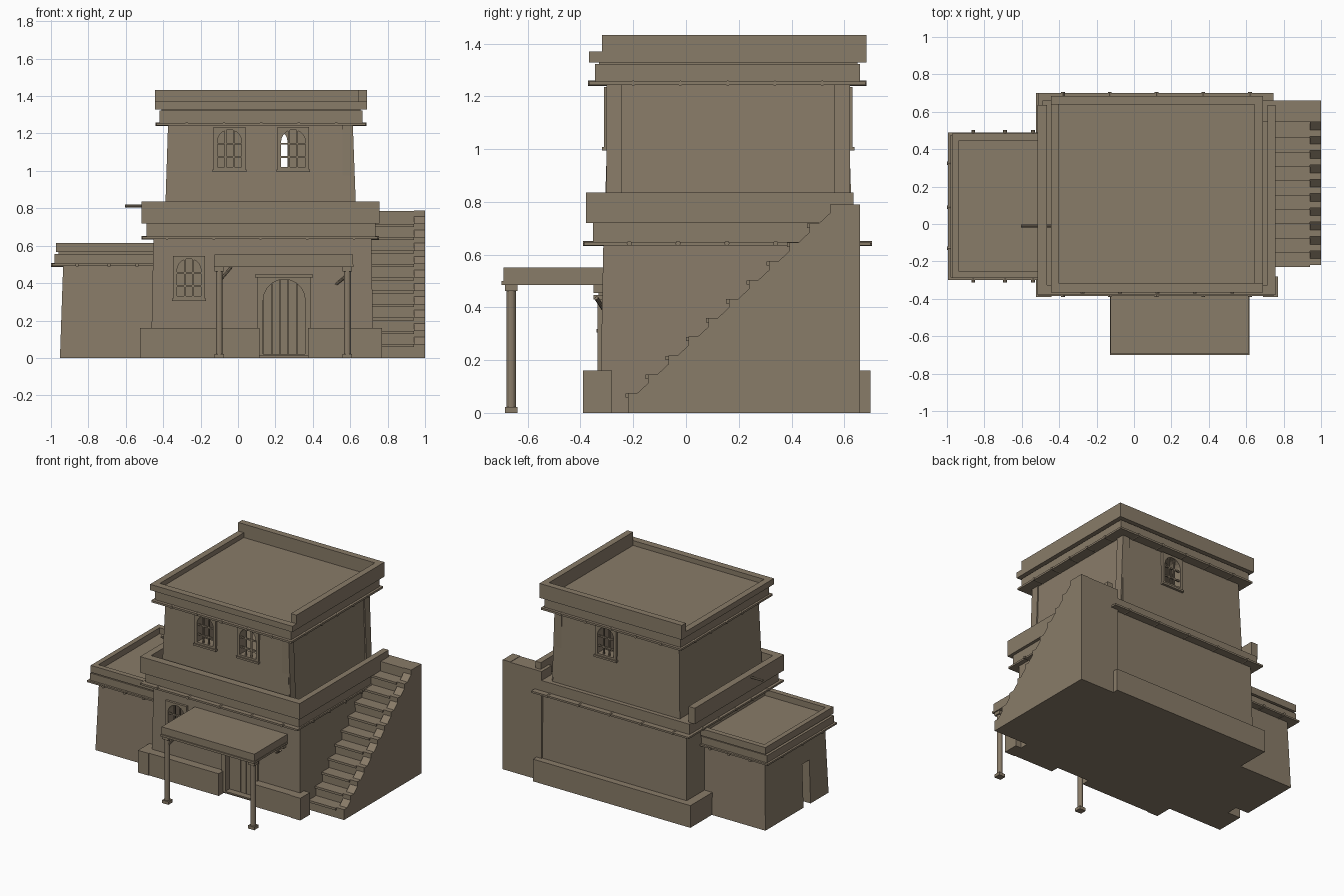
import bpy, bmesh, math
from mathutils import Vector

cube = bpy.data.objects.get("Cube")
if cube:
    bpy.data.objects.remove(cube, do_unlink=True)

adobe = bpy.data.materials.new("adobe_brown")
adobe.use_nodes = True
COLOUR = (0.25, 0.2, 0.14, 1)
adobe.diffuse_color = COLOUR
adobe.node_tree.nodes["Principled BSDF"].inputs["Base Color"].default_value = COLOUR


def finish(name, bm):
    bmesh.ops.recalc_face_normals(bm, faces=bm.faces)
    mesh = bpy.data.meshes.new(name)
    bm.to_mesh(mesh)
    bm.free()
    mesh.materials.append(adobe)
    ob = bpy.data.objects.new(name, mesh)
    bpy.context.collection.objects.link(ob)
    return ob


def box(name, x, y, z, taper=0.0):
    """Box from ranges; the top shrinks by taper on every side."""
    bm = bmesh.new()
    bmesh.ops.create_cube(bm, size=1)
    for v in bm.verts:
        t = taper if v.co.z > 0 else 0
        v.co = [r[1] - t * (i < 2) if c > 0 else r[0] + t * (i < 2)
                for i, (c, r) in enumerate(zip(v.co, (x, y, z)))]
    return finish(name, bm)


def prism(name, points, place, depth):
    """Extrude a 2D outline along the vector depth."""
    bm = bmesh.new()
    face = bm.faces.new([bm.verts.new(place(a, b)) for a, b in points])
    new = bmesh.ops.extrude_face_region(bm, geom=[face])["geom"]
    bmesh.ops.translate(bm, vec=depth, verts=[g for g in new if isinstance(g, bmesh.types.BMVert)])
    return finish(name, bm)


def rod(name, a, b, r, sides=8):
    a, b = Vector(a), Vector(b)
    bm = bmesh.new()
    bmesh.ops.create_cone(bm, cap_ends=True, segments=sides, radius1=r, radius2=r, depth=(b - a).length)
    turn = (b - a).to_track_quat("Z", "Y").to_matrix()
    for v in bm.verts:
        v.co = turn @ v.co + (a + b) / 2
    return finish(name, bm)


def cut(ob, cutter, keep=False):
    mod = ob.modifiers.new("cut", "BOOLEAN")
    mod.operation, mod.solver, mod.object = "DIFFERENCE", "EXACT", cutter
    bpy.context.view_layer.objects.active = ob
    bpy.ops.object.modifier_apply(modifier=mod.name)
    if not keep:
        bpy.data.objects.remove(cutter, do_unlink=True)


def arch(name, cx, w, z0, z1, y0, y1):
    r = w / 2
    pts = [(cx - r, z0), (cx + r, z0)]
    pts += [(cx + r * math.cos(math.pi * i / 10), z1 - r + r * math.sin(math.pi * i / 10)) for i in range(11)]
    return prism(name, pts, lambda a, b: (a, y0, b), (0, y1 - y0, 0))


def window(name, wall, cx, z0, y, out):
    """Arched barred window in a wall at y, facing out (-1 front, 1 back)."""
    z1 = z0 + 0.235
    ys = sorted((y + out * 0.013, y - out * 0.04))
    frame = box(name + "_frame", (cx - 0.085, cx + 0.085), ys, (z0, z1))
    cutter = arch("cutter", cx, 0.13, z0 + 0.022, z1 - 0.015, y - 0.12, y + 0.12)
    cut(frame, cutter, keep=True)
    cut(wall, cutter)
    box(name + "_sill", (cx - 0.09, cx + 0.09), sorted((y + out * 0.02, y)), (z0 - 0.006, z0 + 0.008))
    yb = (y - 0.005, y + 0.005)
    for s in (-1, 1):
        box(name + "_bar", (cx + s * 0.022 - 0.005, cx + s * 0.022 + 0.005), yb, (z0 + 0.015, z1 - 0.02))
        zc = z0 + 0.11 + s * 0.035
        box(name + "_crossbar", (cx - 0.067, cx + 0.067), yb, (zc - 0.005, zc + 0.005))


def beams(name, x, y, z, xs, ys):
    """Round beam ends poking out below a cornice on all four sides."""
    for px in xs:
        for s, e in ((1, y[0]), (-1, y[1])):
            rod(name, (px, e, z), (px, e + s * 0.09, z), 0.01)
    for py in ys:
        for s, e in ((1, x[0]), (-1, x[1])):
            rod(name, (e, py, z), (e + s * 0.09, py, z), 0.01)


# Lower storey, hollow
lower = box("lower_walls", (-0.465, 0.725), (-0.326, 0.655), (0, 0.66), 0.013)
cut(lower, box("cutter", (-0.38, 0.64), (-0.24, 0.57), (0.03, 0.61)))
cut(lower, arch("cutter", 0.247, 0.225, 0.02, 0.42, -0.4, -0.2))
window("lower_window", lower, -0.262, 0.31, -0.319, -1)

# Door of upright planks, with frame and lintel
for i in range(5):
    cx = 0.157 + i * 0.045
    box("door_plank", (cx - 0.021, cx + 0.021), (-0.29, -0.262), (0.02, 0.42))
box("door_backing", (0.125, 0.37), (-0.275, -0.245), (0.02, 0.44))
door_frame = box("door_frame", (0.105, 0.39), (-0.336, -0.29), (0.01, 0.43))
cut(door_frame, arch("cutter", 0.247, 0.225, 0.02, 0.42, -0.4, -0.2))
box("door_lintel", (0.09, 0.4), (-0.35, -0.3), (0.43, 0.447))

# Plinth around the foot of the walls
for name, x, y in (
        ("front_left", (-0.485, 0.115), (-0.385, -0.28)), ("front_right", (0.375, 0.73), (-0.385, -0.28)),
        ("left_front", (-0.525, -0.44), (-0.39, -0.25)), ("left_back", (-0.525, -0.44), (0.44, 0.7)),
        ("right", (0.69, 0.77), (-0.39, -0.28)), ("back", (-0.485, 0.73), (0.6, 0.7))):
    box("plinth_" + name, x, y, (0, 0.16))

# Lower cornice, terrace and parapets (open at the back)
box("lower_ledge", (-0.51, 0.745), (-0.386, 0.7), (0.635, 0.648))
box("lower_cornice", (-0.49, 0.735), (-0.352, 0.66), (0.648, 0.722))
box("lower_parapet_front", (-0.515, 0.757), (-0.38, -0.325), (0.72, 0.835))
box("lower_parapet_left", (-0.515, -0.465), (-0.325, 0.635), (0.72, 0.835))
box("lower_parapet_right", (0.714, 0.757), (-0.325, 0.635), (0.72, 0.835))
beams("lower_beam", (-0.515, 0.755), (-0.39, 0.705), 0.642,
      [-0.38 + 0.25 * i for i in range(5)], [-0.215 + 0.185 * i for i in range(5)])
rod("water_spout", (-0.605, -0.01, 0.812), (-0.44, -0.01, 0.812), 0.008)

# Upper storey, hollow
upper = box("upper_walls", (-0.392, 0.624), (-0.31, 0.63), (0.7, 1.25), 0.018)
cut(upper, box("cutter", (-0.31, 0.54), (-0.23, 0.55), (0.75, 1.235)))
for cx in (-0.045, 0.295):
    window("upper_front_window", upper, cx, 1.0, -0.298, -1)
window("upper_back_window", upper, 0.2, 1.0, 0.618, 1)
for name, y in (("front", (-0.309, -0.235)), ("back", (0.553, 0.629))):
    pts = [(0.56, 0.71), (0.634, 0.71), (0.614, 1.245), (0.56, 1.245)]
    prism("corner_band_" + name, pts, lambda a, b: (a, y[0] + 0.008, b), (0, y[1] - y[0] - 0.016, 0))

# Upper cornice, roof and parapets (taller at the back and right)
box("upper_ledge", (-0.435, 0.682), (-0.367, 0.68), (1.243, 1.257))
box("upper_cornice", (-0.42, 0.665), (-0.345, 0.66), (1.257, 1.322))
box("upper_roof", (-0.41, 0.655), (-0.33, 0.65), (1.32, 1.335))
box("upper_parapet_front", (-0.445, 0.69), (-0.367, -0.318), (1.328, 1.37))
box("upper_parapet_left", (-0.445, -0.4), (-0.318, 0.64), (1.328, 1.37))
box("upper_parapet_right", (0.645, 0.69), (-0.318, 0.64), (1.328, 1.432))
box("upper_parapet_back", (-0.445, 0.69), (0.638, 0.684), (1.328, 1.432))
beams("upper_beam", (-0.44, 0.687), (-0.372, 0.685), 1.25,
      [-0.275 + 0.2 * i for i in range(5)], [-0.2 + 0.179 * i for i in range(5)])

# Side annex
annex = box("annex_walls", (-0.952, -0.4), (-0.265, 0.455), (0, 0.52), 0.018)
cut(annex, box("cutter", (-1.1, -0.85), (-0.06, 0.02), (-0.1, 0.31)))
box("annex_ledge", (-0.995, -0.45), (-0.3, 0.49), (0.492, 0.504))
box("annex_cornice", (-0.98, -0.45), (-0.285, 0.475), (0.504, 0.556))
box("annex_roof", (-0.96, -0.45), (-0.27, 0.46), (0.55, 0.572))
for name, x, y in (("front", (-0.972, -0.45), (-0.29, -0.252)), ("back", (-0.972, -0.45), (0.445, 0.483)),
                   ("left", (-0.972, -0.937), (-0.252, 0.445))):
    box("annex_parapet_" + name, x, y, (0.565, 0.615))
for px in (-0.86, -0.69, -0.54):
    rod("annex_beam", (px, -0.312, 0.497), (px, 0.502, 0.497), 0.01)
for py in (-0.13, 0.09, 0.325):
    rod("annex_beam", (-1.0, py, 0.497), (-0.9, py, 0.497), 0.01)

# Outside stair with a stepped side wall
RISE, RUN, START = 0.0715, 0.0765, -0.22
steps, side = [(START, 0)], [(START, 0)]
for i in range(11):
    y, z = START + i * RUN, (i + 1) * RISE
    steps += [(y, z - RISE), (y, z)] if i else [(y, z)]
    side += [(y, z - 0.03), (y, z + 0.003), (y + 0.035, z + 0.003)]
END = 0.66
steps += [(END, 11 * RISE), (END, 0)]
side += [(END, 11 * RISE + 0.003), (END, 0)]
prism("stair_steps", steps, lambda a, b: (0.69, a, b), (0.26, 0, 0))
prism("stair_side_wall", side, lambda a, b: (0.94, a, b), (0.06, 0, 0))
for i in range(10):
    y, z = START + i * RUN, (i + 1) * RISE
    box("stair_tread", (0.7, 0.94), (y - 0.01, y + RUN), (z - 0.014, z + 0.002))

# Porch on two posts
box("porch_roof", (-0.125, 0.615), (-0.692, -0.3), (0.5, 0.552))
box("porch_edge", (-0.128, 0.618), (-0.7, -0.3), (0.485, 0.5))
for px, s in ((-0.1, 1), (0.585, -1)):
    rod("porch_post", (px, -0.662, 0.015), (px, -0.662, 0.47), 0.018, 12)
    for z in ((0, 0.022), (0.462, 0.487)):
        box("post_block", (px - 0.025, px + 0.025), (-0.686, -0.638), z)
    box("wall_bracket", (px - 0.018, px + 0.018), (-0.35, -0.3), (0.455, 0.487))
rod("porch_brace", (-0.1, -0.662, 0.41), (-0.035, -0.662, 0.487), 0.008)
rod("wall_peg", (0.52, -0.31, 0.39), (0.575, -0.34, 0.435), 0.008)
